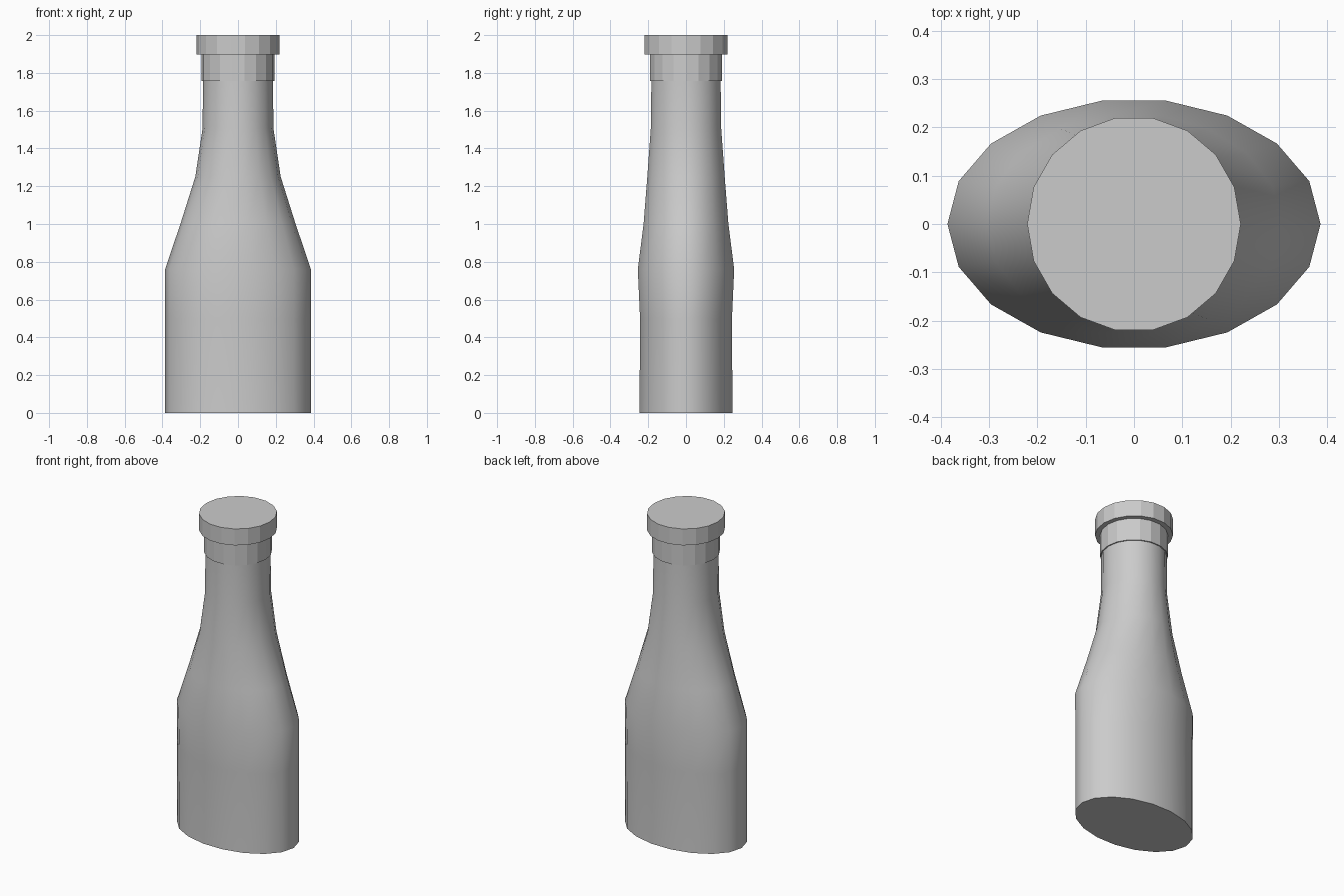
import bpy, bmesh, math

if "Cube" in bpy.data.objects:
    bpy.data.objects.remove(bpy.data.objects["Cube"])

SIDES = 18


def loft(name, sections, smooth):
    """Skin elliptical sections (z, x radius, y radius) and cap both ends."""
    bm = bmesh.new()
    rings = []
    for z, rx, ry in sections:
        angles = [2 * math.pi * i / SIDES for i in range(SIDES)]
        rings.append([bm.verts.new((rx * math.cos(a), ry * math.sin(a), z)) for a in angles])
    for low, high in zip(rings, rings[1:]):
        for i in range(SIDES):
            j = (i + 1) % SIDES
            bm.faces.new((low[i], low[j], high[j], high[i])).smooth = smooth
    bm.faces.new(rings[0][::-1])
    bm.faces.new(rings[-1])
    # Keep the flat ends crisp
    for ring in (rings[0], rings[-1]):
        for i in range(SIDES):
            bm.edges.get((ring[i], ring[(i + 1) % SIDES])).smooth = False
    mesh = bpy.data.meshes.new(name)
    bm.to_mesh(mesh)
    bm.free()
    obj = bpy.data.objects.new(name, mesh)
    bpy.context.collection.objects.link(obj)
    return obj


# Flattened oval body blending into a round neck
loft("bottle_body", [
    (0.00, 0.386, 0.250),
    (0.50, 0.386, 0.247),
    (0.76, 0.386, 0.259),
    (1.00, 0.305, 0.228),
    (1.25, 0.226, 0.208),
    (1.51, 0.187, 0.189),
    (1.77, 0.186, 0.186),
], True)

# Faceted collar and the wider stopper lid, as one stepped piece
loft("stopper", [
    (1.757, 0.193, 0.193),
    (1.897, 0.193, 0.193),
    (1.897, 0.221, 0.223),
    (2.00, 0.221, 0.223),
], False)
